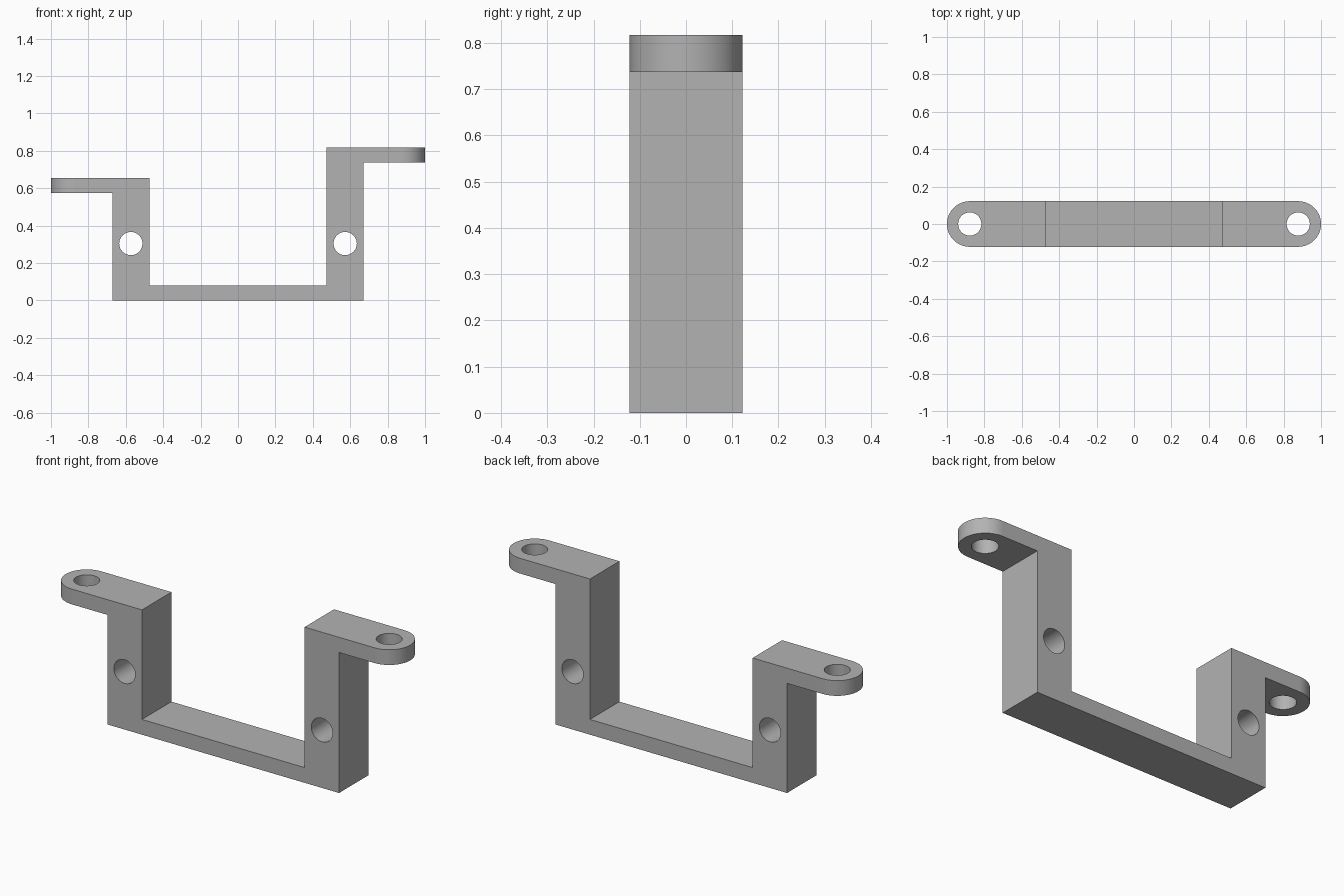
import bpy
import bmesh
from math import pi, cos, sin
from mathutils import Matrix, Vector

cube = bpy.data.objects.get("Cube")
if cube:
    bpy.data.objects.remove(cube, do_unlink=True)

HALF_DEPTH = 0.122
THICK = 0.08
LEG_IN, LEG_OUT = 0.472, 0.672
LOW_TOP, HIGH_TOP = 0.655, 0.817
TAB_X = 1 - HALF_DEPTH
HOLE_R = 0.062
LEG_HOLE_X, LEG_HOLE_Z = 0.573, 0.304

grey = bpy.data.materials.new("grey metal")
grey.use_nodes = True
colour = (0.45, 0.45, 0.45, 1)
grey.diffuse_color = colour
grey.node_tree.nodes["Principled BSDF"].inputs["Base Color"].default_value = colour


def add_object(name, bm):
    bmesh.ops.recalc_face_normals(bm, faces=bm.faces)
    mesh = bpy.data.meshes.new(name)
    bm.to_mesh(mesh)
    bm.free()
    mesh.materials.append(grey)
    obj = bpy.data.objects.new(name, mesh)
    bpy.context.collection.objects.link(obj)
    return obj


def prism(name, points, direction):
    """Extrude a closed outline along a direction."""
    bm = bmesh.new()
    face = bm.faces.new([bm.verts.new(p) for p in points])
    ext = bmesh.ops.extrude_face_region(bm, geom=[face])
    verts = [v for v in ext["geom"] if isinstance(v, bmesh.types.BMVert)]
    bmesh.ops.translate(bm, verts=verts, vec=Vector(direction))
    return add_object(name, bm)


def drill(name, location, rotation):
    bm = bmesh.new()
    bmesh.ops.create_cone(bm, cap_ends=True, segments=64, radius1=HOLE_R,
                          radius2=HOLE_R, depth=0.5,
                          matrix=Matrix.Translation(location) @ rotation)
    return add_object(name, bm)


def cut(target, cutter, operation):
    cutter.hide_render = True
    mod = target.modifiers.new(cutter.name, "BOOLEAN")
    mod.object = cutter
    mod.operation = operation
    mod.solver = "EXACT"
    bpy.context.view_layer.objects.active = target
    bpy.ops.object.modifier_apply(modifier=mod.name)
    bpy.data.objects.remove(cutter, do_unlink=True)


def side(sign, top):
    """Outline of one leg and tab, from the base bottom to the base top."""
    return [(sign * x, -0.2, z) for x, z in (
        (LEG_OUT, 0), (LEG_OUT, top - THICK), (1.1, top - THICK),
        (1.1, top), (LEG_IN, top), (LEG_IN, THICK))]


# Stepped bracket: base, two unequal legs and outward tabs
outline = side(1, HIGH_TOP) + side(-1, LOW_TOP)[::-1]
bracket = prism("mounting_bracket", outline, (0, 0.4, 0))

# Rounded plan shape for the tab ends
steps = 32
plan = []
for sign in (1, -1):
    for i in range(steps + 1):
        a = -pi / 2 + pi * i / steps
        plan.append((sign * (TAB_X + HALF_DEPTH * cos(a)),
                     sign * HALF_DEPTH * sin(a), -0.1))
cut(bracket, prism("rounded_plan", plan, (0, 0, 1.2)), "INTERSECT")

# Screw holes through the tabs and legs
for sign, top in ((1, HIGH_TOP), (-1, LOW_TOP)):
    cut(bracket, drill("tab_hole", (sign * TAB_X, 0, top), Matrix()), "DIFFERENCE")
    cut(bracket, drill("leg_hole", (sign * LEG_HOLE_X, 0, LEG_HOLE_Z),
                       Matrix.Rotation(pi / 2, 4, "X")), "DIFFERENCE")

# Smooth only the curved walls; flat faces stay flat
for poly in bracket.data.polygons:
    poly.use_smooth = max(abs(c) for c in poly.normal) < 0.9999
